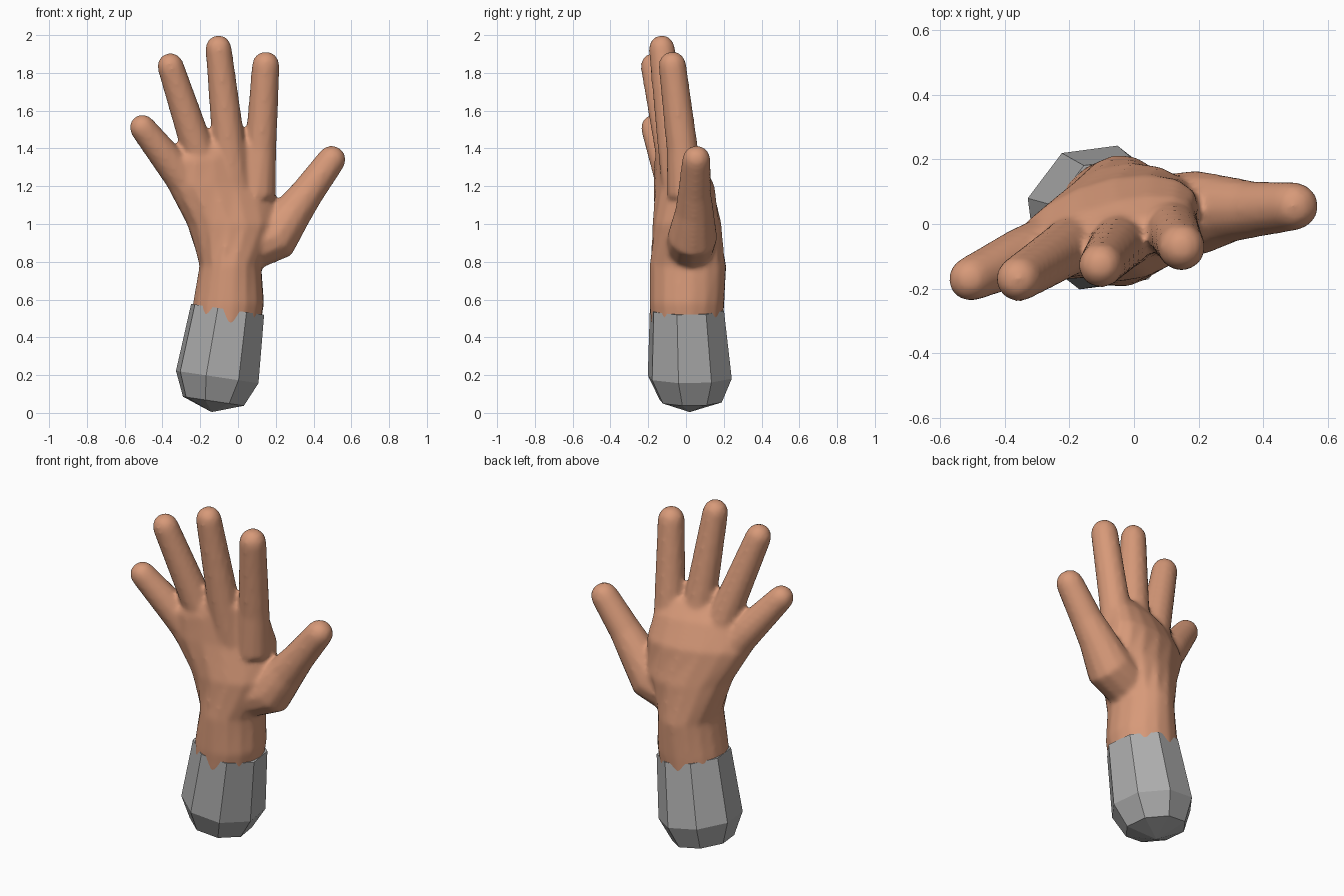
import bpy, bmesh
from math import sin, cos, pi, radians
from mathutils import Vector

cube = bpy.data.objects.get("Cube")
if cube:
    bpy.data.objects.remove(cube, do_unlink=True)


def material(name, color):
    m = bpy.data.materials.new(name)
    m.use_nodes = True
    m.diffuse_color = color
    m.node_tree.nodes["Principled BSDF"].inputs["Base Color"].default_value = color
    return m


skin = material("skin", (0.68, 0.32, 0.19, 1))
cloth = material("grey cloth", (0.42, 0.42, 0.42, 1))


def ellipse(center, u, v, rx, ry, sides, offset):
    angles = [radians(offset) + 2 * pi * i / sides for i in range(sides)]
    return [Vector(center) + u * rx * cos(a) + v * ry * sin(a) for a in angles]


def loft(bm, rings):
    loops = [[bm.verts.new(p) for p in ring] for ring in rings]
    n = len(loops[0])
    for a, b in zip(loops, loops[1:]):
        for i in range(n):
            bm.faces.new((a[i], a[(i + 1) % n], b[(i + 1) % n], b[i]))
    for loop in (loops[0], loops[-1]):
        bm.faces.new(loop)


def digit(bm, points):
    """Round limb along (x, y, z, radius) points with a domed tip."""
    p = [Vector(q[:3]) for q in points]
    rings = []
    for i, q in enumerate(points):
        d = (p[min(i + 1, len(p) - 1)] - p[max(i - 1, 0)]).normalized()
        u = Vector((0, 1, 0)).cross(d).normalized()
        v = d.cross(u)
        rings.append(ellipse(p[i], u, v, q[3], q[3], 12, 0))
    r = points[-1][3]
    for t in (25, 50, 72):
        s = radians(t)
        rings.append(ellipse(p[-1] + d * r * sin(s), u, v, r * cos(s), r * cos(s), 12, 0))
    loft(bm, rings)


def finish(bm, name, mat):
    bmesh.ops.recalc_face_normals(bm, faces=bm.faces)
    mesh = bpy.data.meshes.new(name)
    bm.to_mesh(mesh)
    bm.free()
    mesh.materials.append(mat)
    obj = bpy.data.objects.new(name, mesh)
    bpy.context.collection.objects.link(obj)
    return obj


# Hand: palm and wrist sections (z, x, y, half width, half depth, twist)
bm = bmesh.new()
sections = [
    (0.46, -0.065, 0.005, 0.185, 0.19, 0),
    (0.58, -0.05, 0.005, 0.19, 0.2, 0),
    (0.78, -0.04, 0.01, 0.165, 0.205, 0),
    (1.0, -0.03, 0.005, 0.245, 0.18, 12),
    (1.2, -0.09, -0.01, 0.3, 0.14, 18),
    (1.34, -0.09, -0.04, 0.28, 0.1, 18),
    (1.43, -0.02, -0.05, 0.17, 0.06, 15),
]
rings = []
for z, x, y, w, t, twist in sections:
    a = radians(twist)
    u, v = Vector((cos(a), sin(a), 0)), Vector((-sin(a), cos(a), 0))
    rings.append(ellipse((x, y, z), u, v, w, t, 16, 7.5))
loft(bm, rings)

# Fingers and thumb
digit(bm, [(-0.2, -0.04, 1.12, 0.1), (-0.35, -0.1, 1.315, 0.088), (-0.505, -0.17, 1.51, 0.07)])
digit(bm, [(-0.16, -0.04, 1.2, 0.095), (-0.215, -0.08, 1.4, 0.087), (-0.357, -0.17, 1.835, 0.071)])
digit(bm, [(-0.02, -0.03, 1.2, 0.1), (-0.05, -0.065, 1.43, 0.088), (-0.103, -0.128, 1.93, 0.07)])
digit(bm, [(0.1, 0.0, 1.15, 0.1), (0.12, -0.02, 1.4, 0.084), (0.147, -0.072, 1.84, 0.074)])
digit(bm, [(0.06, 0.02, 0.88, 0.13), (0.2, 0.035, 0.935, 0.132), (0.295, 0.045, 1.07, 0.103),
           (0.37, 0.045, 1.17, 0.088), (0.495, 0.055, 1.34, 0.076)])
hand = finish(bm, "hand", skin)
remesh = hand.modifiers.new("blend", 'REMESH')
remesh.mode = 'VOXEL'
remesh.voxel_size = 0.014
remesh.use_smooth_shade = True
soften = hand.modifiers.new("soften", 'SMOOTH')
soften.factor = 0.5
soften.iterations = 6

# Sleeve: eight flat sides leaning outward, with a shallow pointed end
bm = bmesh.new()
lean = Vector((1, 0, -0.15))
side = Vector((0, 1, 0))
sleeve = [
    (-0.055, 0.005, 0.548, 0.2, 0.203),
    (-0.11, 0.02, 0.19, 0.226, 0.23),
    (-0.13, 0.025, 0.062, 0.167, 0.17),
    (-0.14, 0.02, 0.006, 0.005, 0.005),
]
loft(bm, [ellipse((x, y, z), lean, side, w, t, 8, 30) for x, y, z, w, t in sleeve])
finish(bm, "sleeve", cloth)
